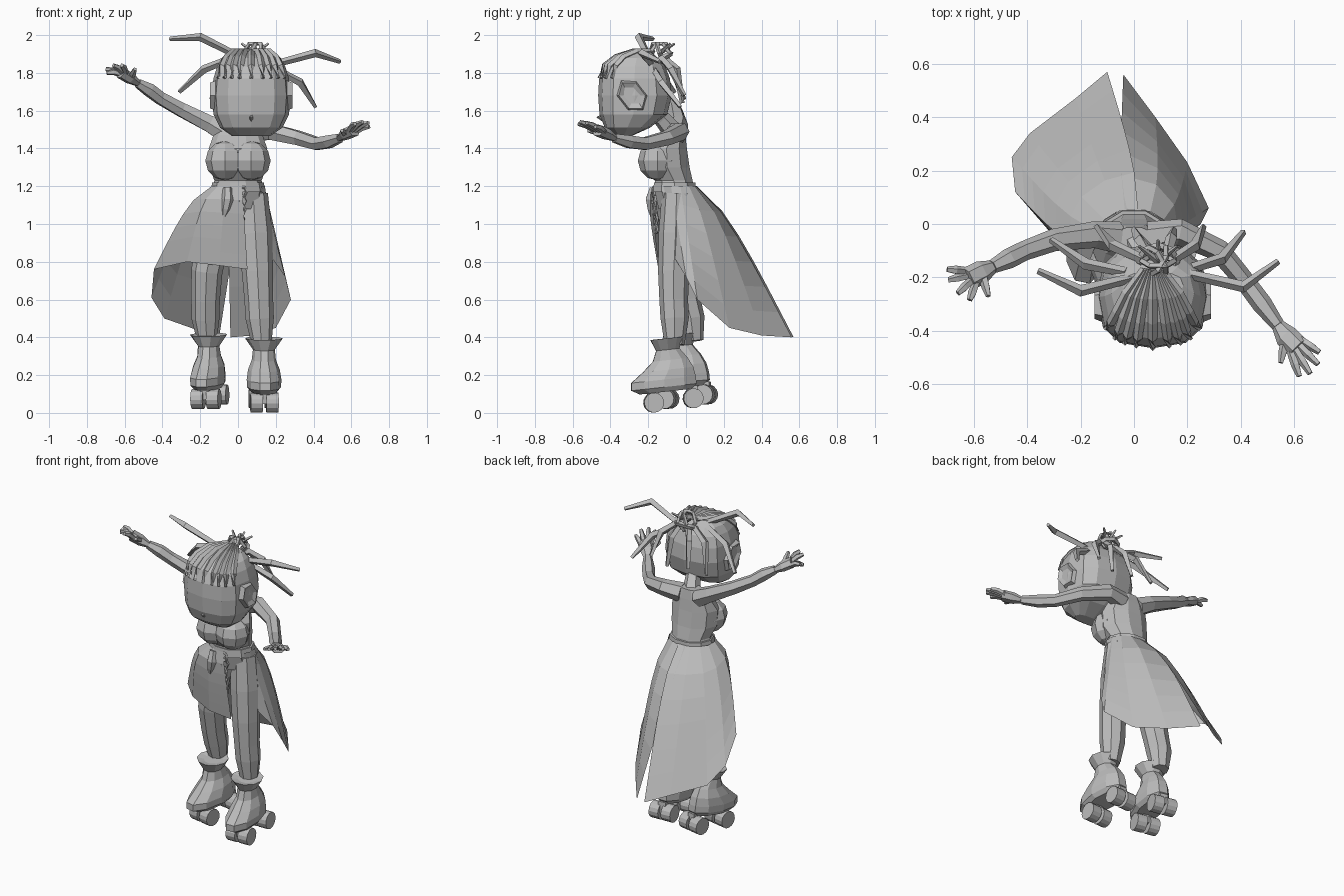
import bpy, bmesh, math
from mathutils import Vector, Matrix

cube = bpy.data.objects.get("Cube")
if cube:
    bpy.data.objects.remove(cube)

grey = bpy.data.materials.new("plain_grey")
grey.use_nodes = True
grey.diffuse_color = (0.5, 0.5, 0.5, 1)
grey.node_tree.nodes["Principled BSDF"].inputs["Base Color"].default_value = (0.5, 0.5, 0.5, 1)


def finish(name, bm, matrix=None, closed=True):
    if closed:
        bmesh.ops.recalc_face_normals(bm, faces=bm.faces)
    if matrix:
        bm.transform(matrix)
    mesh = bpy.data.meshes.new(name)
    bm.to_mesh(mesh)
    bm.free()
    mesh.materials.append(grey)
    obj = bpy.data.objects.new(name, mesh)
    bpy.context.collection.objects.link(obj)
    return obj


def power(v, e):
    return math.copysign(abs(v) ** e, v) if abs(v) > 1e-6 else 0.0


def ring(c, u, v, n, e=1.0):
    """Closed ring; e below 1 squares it off."""
    angles = [math.tau * i / n for i in range(n)]
    return [c + u * power(math.cos(a), e) + v * power(math.sin(a), e) for a in angles]


def loft(name, rings, matrix=None, closed=True):
    bm = bmesh.new()
    rows = [[bm.verts.new(p) for p in r] for r in rings]
    n = len(rows[0])
    for a, b in zip(rows, rows[1:]):
        for i in range(n if closed else n - 1):
            j = (i + 1) % n
            bm.faces.new((a[i], a[j], b[j], b[i]))
    if closed:
        bm.faces.new(rows[0])
        bm.faces.new(rows[-1])
    return finish(name, bm, matrix, closed)


def stack(name, levels, cx=0, n=12, matrix=None, e=1.0):
    """Horizontal rings given as height, half width, front y, back y."""
    return loft(name, [ring(Vector((cx, (f + b) / 2, z)), Vector((w, 0, 0)),
                            Vector((0, (b - f) / 2, 0)), n, e) for z, w, f, b in levels], matrix)


def tube(name, points, radii, n=6, flat=1.0):
    """Tapered limb along a path; flat squashes it along its upper side."""
    pts = [Vector(p) for p in points]
    rings = []
    for i, p in enumerate(pts):
        d = (pts[min(i + 1, len(pts) - 1)] - pts[max(i - 1, 0)]).normalized()
        ref = Vector((0, 1, 0)) if abs(d.z) > 0.85 else Vector((0, 0, 1))
        u = d.cross(ref).normalized()
        rings.append(ring(p, u * radii[i], u.cross(d) * radii[i] * flat, n))
    return loft(name, rings)


def torus(name, centre, radius, thick, rot, stretch=1.0, n=6):
    bm = bmesh.new()
    rows = []
    for i in range(n):
        a = math.tau * i / n
        out = Vector((math.cos(a), math.sin(a), 0))
        rows.append([bm.verts.new(p) for p in
                     ring(out * radius, out * thick, Vector((0, 0, thick)), 4)])
    for i in range(n):
        for j in range(4):
            a, b, k = rows[i], rows[(i + 1) % n], (j + 1) % 4
            bm.faces.new((a[j], a[k], b[k], b[j]))
    m = Matrix.Translation(centre) @ Matrix.Rotation(rot[2], 4, 'Z') @ Matrix.Rotation(rot[0], 4, 'X')
    return finish(name, bm, m @ Matrix.Diagonal((1, stretch, 1, 1)))


# Torso, bust, belt and neck
stack("torso", [(1.08, .13, -.15, .06), (1.17, .14, -.17, .05), (1.23, .125, -.17, .04),
                (1.3, .15, -.225, .025), (1.4, .155, -.215, .01), (1.47, .13, -.14, 0),
                (1.53, .08, -.1, -.01)], n=10)
for side, label in ((1, "left"), (-1, "right")):
    bm = bmesh.new()
    bmesh.ops.create_uvsphere(bm, u_segments=8, v_segments=6, radius=1)
    finish(label + "_bust", bm, Matrix.Translation((side * .068, -.15, 1.335))
           @ Matrix.Diagonal((.105, .105, .105, 1)))
stack("belt", [(1.17, .145, -.18, .06), (1.22, .137, -.175, .055)], n=10)
tube("neck", [(.01, -.07, 1.49), (.04, -.13, 1.56), (.07, -.2, 1.62)], [.055, .045, .045])

# Head, ears and nose
HX, SQUARE = .07, .75
HEAD = [(1.465, .1, -.37, -.29), (1.51, .165, -.43, -.19), (1.58, .2, -.458, -.1),
        (1.68, .208, -.465, -.075), (1.77, .2, -.46, -.085), (1.835, .18, -.43, -.11),
        (1.88, .155, -.37, -.15), (1.91, .115, -.28, -.18)]
stack("head", HEAD, HX, 12, None, SQUARE)
for side, label in ((1, "left"), (-1, "right")):
    loft(label + "_ear", [ring(Vector((HX + side * x, -.285, 1.68)), Vector((0, r * .9, 0)),
                               Vector((0, -.02, r)), 6) for x, r in ((.17, .1), (.218, .078), (.205, .05))])
tube("nose", [(HX, -.44, 1.585), (HX, -.465, 1.565), (HX, -.44, 1.55)], [.008, .01, .008], 4)

# Braided strips over the crown, following the head rings
for i in range(9):
    a = math.acos(-.84 + .21 * i)
    path = [(HX + w * power(math.cos(a), SQUARE),
             (f + b) / 2 - (b - f) / 2 * math.sin(a) ** SQUARE, z + .002) for z, w, f, b in HEAD[4:]]
    tube(f"braid_{i}", path + [(HX + .04 * math.cos(a), -.17, 1.915)],
         [.01, .017, .018, .017, .014, .01], 4)

# Looped bun
BUN = Vector((.09, -.14, 1.905))
for i in range(3):
    a = math.pi * i / 3
    torus(f"bun_loop_{i}", BUN, .06, .012, (math.pi / 2 + .35, 0, a))
torus("bun_band", BUN - Vector((0, 0, .035)), .068, .015, (.5, 0, 0), 1, 8)
for i in range(3):
    a = math.pi * (.25 + i / 4)
    tube(f"bun_spike_{i}", [BUN, BUN + Vector((.1 * math.cos(a), .08 * math.sin(a), .05))], [.014, .006], 4)

# Loose locks of hair
LOCKS = [((0, -.2, 1.89), (-.2, -.25, 1.99), (-.36, -.175, 1.98)),
         ((-.03, -.18, 1.88), (-.18, -.15, 1.82), (-.31, -.06, 1.7)),
         ((.17, -.18, 1.84), (.41, -.235, 1.905), (.54, -.14, 1.86)),
         ((.2, -.17, 1.82), (.33, -.13, 1.75), (.41, -.03, 1.62)),
         ((.03, -.13, 1.88), (-.08, -.08, 1.83), (-.14, -.01, 1.66)),
         ((.07, -.12, 1.88), (.02, -.06, 1.82), (0, -.02, 1.66)),
         ((.12, -.12, 1.88), (.14, -.05, 1.82), (.15, -.02, 1.64)),
         ((.15, -.13, 1.88), (.23, -.08, 1.82), (.26, -.01, 1.68))]
for i, path in enumerate(LOCKS):
    tube(f"hair_lock_{i}", path, [.018, .022, .012], 4)

# Arms and hands
ARMS = {
    "right": ([(-.06, -.05, 1.48), (-.15, -.04, 1.53), (-.3, -.06, 1.605), (-.41, -.1, 1.665),
               (-.47, -.13, 1.71), (-.53, -.16, 1.745)],
              [(-.57, -.18, 1.77), (-.62, -.205, 1.8)],
              [(-.7, -.17, 1.82), (-.695, -.21, 1.8), (-.66, -.26, 1.84), (-.615, -.285, 1.84)],
              (-.545, -.27, 1.82)),
    "left": ([(.06, -.05, 1.48), (.17, -.03, 1.49), (.32, -.1, 1.455), (.42, -.22, 1.425),
              (.48, -.3, 1.435), (.54, -.38, 1.455)],
             [(.57, -.42, 1.475), (.615, -.465, 1.495)],
             [(.695, -.48, 1.515), (.69, -.525, 1.535), (.66, -.56, 1.54), (.62, -.57, 1.53)],
             (.55, -.52, 1.495))}
for label, (path, palm, tips, thumb) in ARMS.items():
    tube(label + "_arm", path, [.06, .05, .042, .037, .038, .026])
    tube(label + "_palm", [path[-1]] + palm, [.026, .044, .045], 6, .7)
    across = (Vector(tips[-1]) - Vector(tips[0])).normalized()
    for k, tip in enumerate(tips):
        start = Vector(palm[1]) + across * (k - 1.5) * .02 - (Vector(palm[1]) - Vector(palm[0])) * .2
        middle = start.lerp(Vector(tip), .55) + Vector((0, 0, .008))
        tube(f"{label}_finger_{k}", [start, middle, tip], [.015, .017, .011], 5)
    mid = Vector(palm[0]).lerp(Vector(thumb), .6)
    tube(label + "_thumb", [palm[0], mid, thumb], [.018, .017, .01], 5)

# Legs
tube("left_leg", [(.08, -.05, 1.16), (.092, -.055, .95), (.103, -.065, .75), (.11, -.065, .6),
                  (.115, -.06, .5), (.125, -.06, .36)], [.078, .09, .083, .076, .075, .052], 8)
tube("right_leg", [(-.07, -.04, 1.16), (-.125, -.04, .95), (-.165, -.03, .75), (-.172, 0, .6),
                   (-.172, .025, .5), (-.165, .04, .38)], [.078, .09, .083, .076, .074, .052], 8)

# Roller boots, each built at the origin then placed
BOOT = [(.105, .07, -.24, .05), (.13, .09, -.285, .08), (.17, .092, -.28, .08), (.22, .084, -.21, .07),
        (.27, .064, -.15, .045), (.325, .058, -.125, .005), (.385, .1, -.15, .03), (.375, .06, -.11, 0)]
for label, x, y, z, yaw in (("left", .14, 0, 0, .04), ("right", -.17, .07, .02, -.2)):
    place = (Matrix.Translation((x, y - .17, z)) @ Matrix.Rotation(yaw, 4, 'Z')
             @ Matrix.Rotation(.11, 4, 'X') @ Matrix.Translation((0, .17, 0)))
    stack(label + "_boot", BOOT, 0, 10, place)
    for where, wy in (("front", -.165), ("rear", .045)):
        bm = bmesh.new()
        bmesh.ops.create_cube(bm, size=1)
        finish(f"{label}_{where}_truck", bm,
               place @ Matrix.Translation((0, wy, .085)) @ Matrix.Diagonal((.05, .06, .07, 1)))
        for wx in (-.042, .042):
            bm = bmesh.new()
            bmesh.ops.create_cone(bm, cap_ends=True, segments=14, radius1=.053, radius2=.053, depth=.064)
            finish(f"{label}_{where}_wheel", bm, place @ Matrix.Translation((wx, wy, .054))
                   @ Matrix.Rotation(math.pi / 2, 4, 'Y'))

# Split skirt: waist angle, hem point and outward bulge of each fold
PANELS = {
    "right_skirt": [(278, (.05, -.14, .76), .01), (250, (-.1, -.15, .78), .03), (222, (-.27, -.08, .8), .05),
                    (195, (-.445, .12, .76), .05), (165, (-.458, .25, .61), .05), (140, (-.39, .34, .5), .055),
                    (115, (-.22, .47, .44), .055), (84, (-.1, .57, .4), .055)],
    "left_skirt": [(104, (-.04, .56, .4), .05), (65, (.08, .4, .41), .05), (40, (.2, .23, .45), .035),
                   (15, (.28, .06, .6), .0), (-10, (.25, 0, .72), -.01), (-30, (.18, -.06, .82), -.01)]}
ROWS = 6
for name, folds in PANELS.items():
    rows = []
    for r in range(ROWS + 1):
        t = r / ROWS
        row = []
        for deg, hem, bulge in folds:
            out = Vector((math.cos(math.radians(deg)), math.sin(math.radians(deg)), 0))
            waist = Vector((out.x * .145, -.06 + out.y * .118, 1.2))
            row.append(waist.lerp(Vector(hem), t) + out * bulge * math.sin(math.pi * t ** .55))
        rows.append(row)
    loft(name, rows, closed=False)

# Belt charms: a sheath and a hanging chain
tube("sheath", [(-.055, -.17, 1.19), (-.055, -.185, 1.13), (-.065, -.18, 1.08), (-.08, -.175, 1.02)],
     [.025, .032, .026, .006], 6)
for i in range(5):
    torus(f"chain_link_{i}", (.025 - .004 * i, -.172 + .004 * i, 1.17 - .048 * i), .021, .007,
          (math.pi / 2, 0, .5 if i % 2 else -.2), 1.3)
